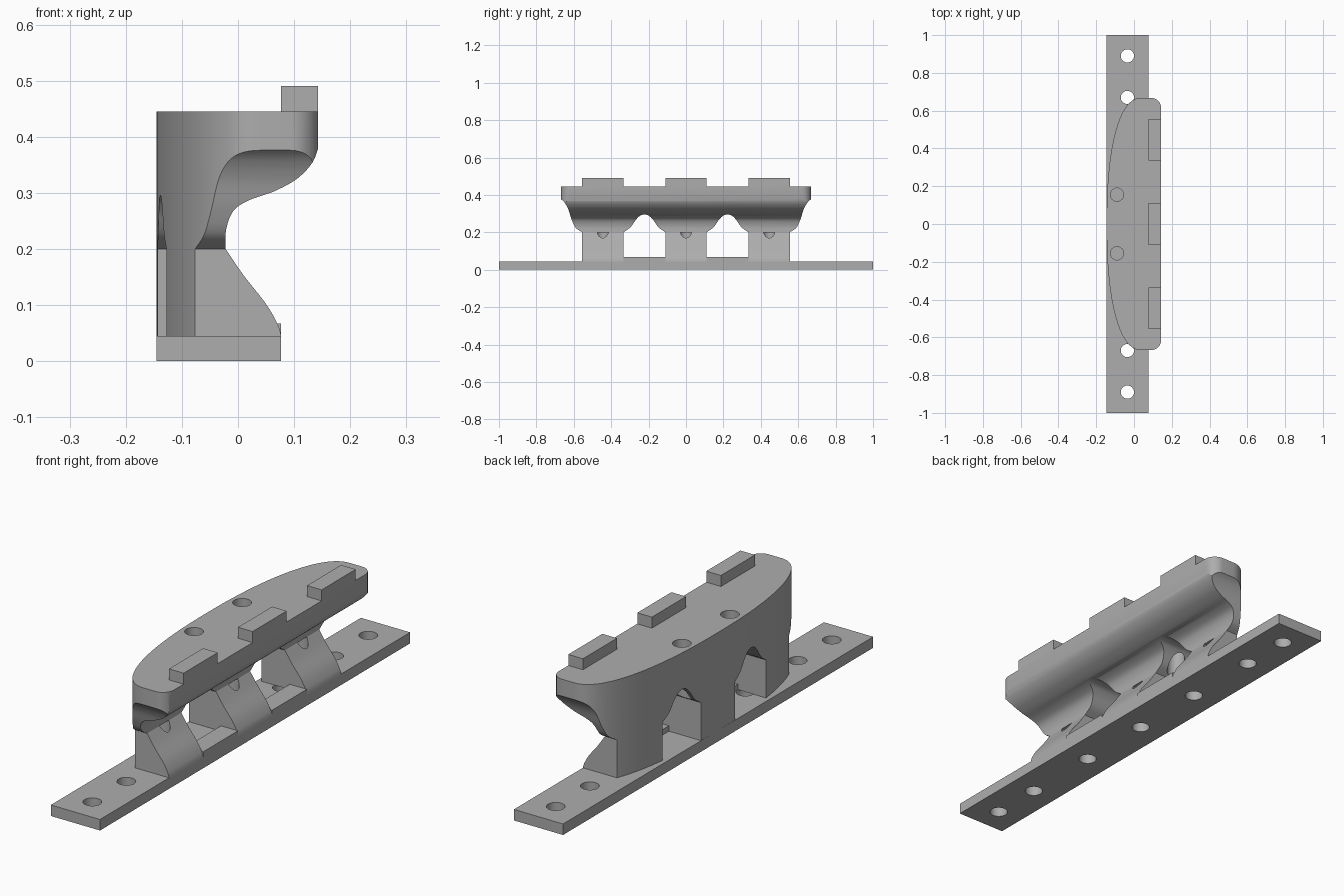
import bpy, bmesh, math
from mathutils import Vector

if "Cube" in bpy.data.objects:
    bpy.data.objects.remove(bpy.data.objects["Cube"], do_unlink=True)

grey = bpy.data.materials.new("plain_grey")
grey.use_nodes = True
grey.diffuse_color = (0.42, 0.42, 0.42, 1)
grey.node_tree.nodes["Principled BSDF"].inputs["Base Color"].default_value = (0.42, 0.42, 0.42, 1)


def curve(points, steps=6):
    """Smooth path through a few points."""
    p = [Vector(q) for q in [points[0], *points, points[-1]]]
    out = []
    for a, b, c, d in zip(p, p[1:], p[2:], p[3:]):
        for i in range(steps):
            t = i / steps
            out.append(tuple(0.5 * (2 * b + (c - a) * t + (2 * a - 5 * b + 4 * c - d) * t * t
                                    + (3 * b - a - 3 * c + d) * t ** 3)))
    return out + [tuple(points[-1])]


def prism(name, profile, axis, low, high):
    """Extrude a 2D profile along the given axis index."""
    def place(q, h):
        v = list(q)
        v.insert(axis, h)
        return v
    bm = bmesh.new()
    face = bm.faces.new([bm.verts.new(place(q, low)) for q in profile])
    ext = bmesh.ops.extrude_face_region(bm, geom=[face])
    move = Vector(place((0, 0), high - low))
    bmesh.ops.translate(bm, vec=move, verts=[e for e in ext["geom"] if isinstance(e, bmesh.types.BMVert)])
    bmesh.ops.recalc_face_normals(bm, faces=bm.faces)
    mesh = bpy.data.meshes.new(name)
    bm.to_mesh(mesh)
    bm.free()
    mesh.materials.append(grey)
    obj = bpy.data.objects.new(name, mesh)
    bpy.context.collection.objects.link(obj)
    return obj


def box(name, x, y, z):
    return prism(name, [(x[0], y[0]), (x[1], y[0]), (x[1], y[1]), (x[0], y[1])], 2, *z)


def hole(x, y, r, low, high):
    ring = [(x + r * math.cos(i * math.tau / 32), y + r * math.sin(i * math.tau / 32)) for i in range(32)]
    return prism("hole_cutter", ring, 2, low, high)


def combine(obj, other, operation):
    """Apply a boolean and discard the helper."""
    other.hide_render = True
    mod = obj.modifiers.new("cut", "BOOLEAN")
    mod.operation, mod.solver, mod.object = operation, "EXACT", other
    bpy.context.view_layer.objects.active = obj
    bpy.ops.object.modifier_apply(modifier=mod.name)
    bpy.data.objects.remove(other, do_unlink=True)


def soften(obj):
    bpy.ops.object.select_all(action="DESELECT")
    obj.select_set(True)
    bpy.context.view_layer.objects.active = obj
    bpy.ops.object.shade_smooth_by_angle(angle=math.radians(28))


BACK, FRONT, TOP, FLOOR = -0.145, 0.143, 0.445, 0.045
legs = (-0.445, 0, 0.445)

# Mounting strip with screw holes
strip = box("mounting_strip", (BACK, 0.077), (-1, 1), (0, FLOOR))
for y in (-0.89, -0.67, -0.333, 0, 0.333, 0.67, 0.89):
    combine(strip, hole(-0.035, y, 0.035, -0.1, 0.1), "DIFFERENCE")
soften(strip)

# Bowed plan outline: rounded front corners, curved back
outline = []
for i in range(9):
    a = math.pi / 2 * i / 8
    outline.append((FRONT - 0.05 + 0.05 * math.cos(a), 0.617 + 0.05 * math.sin(a)))
for i in range(41):
    a = math.pi / 2 * i / 40
    outline.append((0.04 - 0.185 * math.sin(a) ** 0.87, 0.667 * math.cos(a) ** 0.87))
outline += [(x, -y) for x, y in reversed(outline) if y > 1e-4]
body = prism("bracket_body", outline, 2, FLOOR, TOP)

# Side section: sloping foot, narrow neck, overhanging lip
foot = curve([(0.077, 0.045), (0.071, 0.065), (0.05, 0.102), (0.01, 0.153), (-0.022, 0.2)])
lip = curve([(-0.022, 0.2), (-0.021, 0.235), (-0.008, 0.268), (0.02, 0.287), (0.065, 0.303),
             (0.105, 0.325), (0.132, 0.353), (FRONT, 0.38)])
section = [(-0.4, 0), (0.077, 0)] + foot + lip[1:] + [(FRONT, 0.6), (-0.4, 0.6)]
combine(body, prism("section_cutter", section, 1, -1, 1), "INTERSECT")

# Flared ends
flare = curve([(0.555, 0.2), (0.59, 0.225), (0.612, 0.27), (0.63, 0.325), (0.65, 0.36), (0.672, 0.38)])
half = [(0.555, 0)] + flare + [(0.7, 0.38), (0.7, 0.6)]
combine(body, prism("end_cutter", half + [(-y, z) for y, z in reversed(half)], 0, -0.5, 0.5), "INTERSECT")

# Arched gaps between the legs
rise = curve([(-0.112, 0.2), (-0.075, 0.227), (-0.045, 0.268), (-0.022, 0.29), (0, 0.296)])
arch = [(-0.112, 0)] + rise
arch += [(-y, z) for y, z in reversed(arch[:-1])]
for side in (-1, 1):
    centre = side * 0.222
    combine(body, prism("gap_cutter", [(centre + y, z) for y, z in arch], 0, -0.5, 0.5), "DIFFERENCE")
    box("gap_pad", (0.0, 0.077), (centre - 0.112, centre + 0.112), (FLOOR, 0.067))
    # Deck holes
    combine(body, hole(-0.09, side * 0.155, 0.035, 0.18, 0.6), "DIFFERENCE")

# Screw wells in the legs
for y in legs:
    combine(body, hole(-0.035, y, 0.033, 0.02 if y == 0 else 0.1, 0.2), "DIFFERENCE")
soften(body)

# Raised tabs along the lip
for y in legs:
    box("lip_tab", (0.077, FRONT), (y - 0.11, y + 0.11), (TOP, 0.49))
